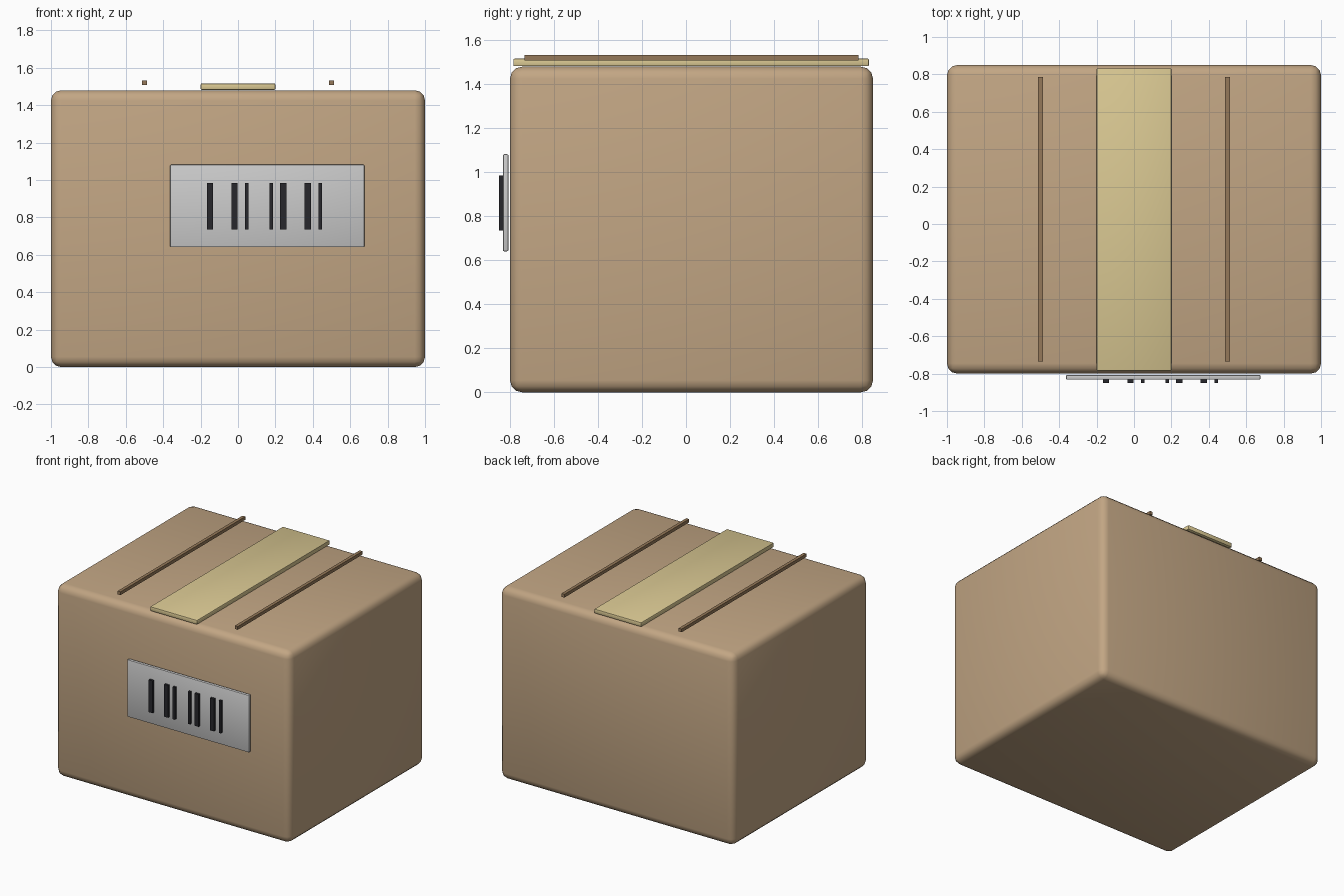
import bpy

if "Cube" in bpy.data.objects:
    bpy.data.objects.remove(bpy.data.objects["Cube"])


def material(name, rgb):
    m = bpy.data.materials.new(name)
    m.diffuse_color = (*rgb, 1)
    m.use_nodes = True
    m.node_tree.nodes["Principled BSDF"].inputs["Base Color"].default_value = m.diffuse_color
    return m


def box(name, x, y, z, mat, bevel=0, segments=2):
    """Box from (min, max) ranges, with optional rounded edges."""
    bpy.ops.mesh.primitive_cube_add(
        size=1, location=[(r[0] + r[1]) / 2 for r in (x, y, z)])
    ob = bpy.context.object
    ob.name = name
    ob.scale = [r[1] - r[0] for r in (x, y, z)]
    bpy.ops.object.transform_apply(location=False, rotation=False, scale=True)
    ob.data.materials.append(mat)
    if bevel:
        mod = ob.modifiers.new("rounded_edges", 'BEVEL')
        mod.width = bevel
        mod.segments = segments
        bpy.ops.object.modifier_apply(modifier=mod.name)
        bpy.ops.object.shade_smooth_by_angle()
    return ob


cardboard = material("cardboard", (0.54, 0.38, 0.23))
tape = material("tape", (0.70, 0.58, 0.29))
crease = material("crease", (0.30, 0.19, 0.10))
paper = material("paper", (0.70, 0.70, 0.67))
ink = material("ink", (0.02, 0.02, 0.025))

# Carton body
box("carton_body", (-1, 1), (-0.80, 0.85), (0, 1.48), cardboard, 0.055, 3)

# Packing tape along the top
box("packing_tape", (-0.2, 0.2), (-0.785, 0.832), (1.482, 1.516), tape, 0.006)

# Flap creases on both sides of the tape
for side, x in (("left", -0.5), ("right", 0.5)):
    box(f"flap_crease_{side}", (x - 0.0125, x + 0.0125), (-0.735, 0.785),
        (1.508, 1.533), crease)

# Shipping label on the front
box("shipping_label", (-0.363, 0.676), (-0.832, -0.807), (0.641, 1.082), paper, 0.006)

# Barcode bars: centre and width
bars = [(-0.15, 0.033), (-0.018, 0.033), (0.047, 0.018), (0.178, 0.018),
        (0.242, 0.034), (0.373, 0.034), (0.44, 0.018)]
for i, (x, w) in enumerate(bars):
    box(f"barcode_bar_{i + 1}", (x - w / 2, x + w / 2), (-0.85, -0.829),
        (0.736, 0.985), ink)
